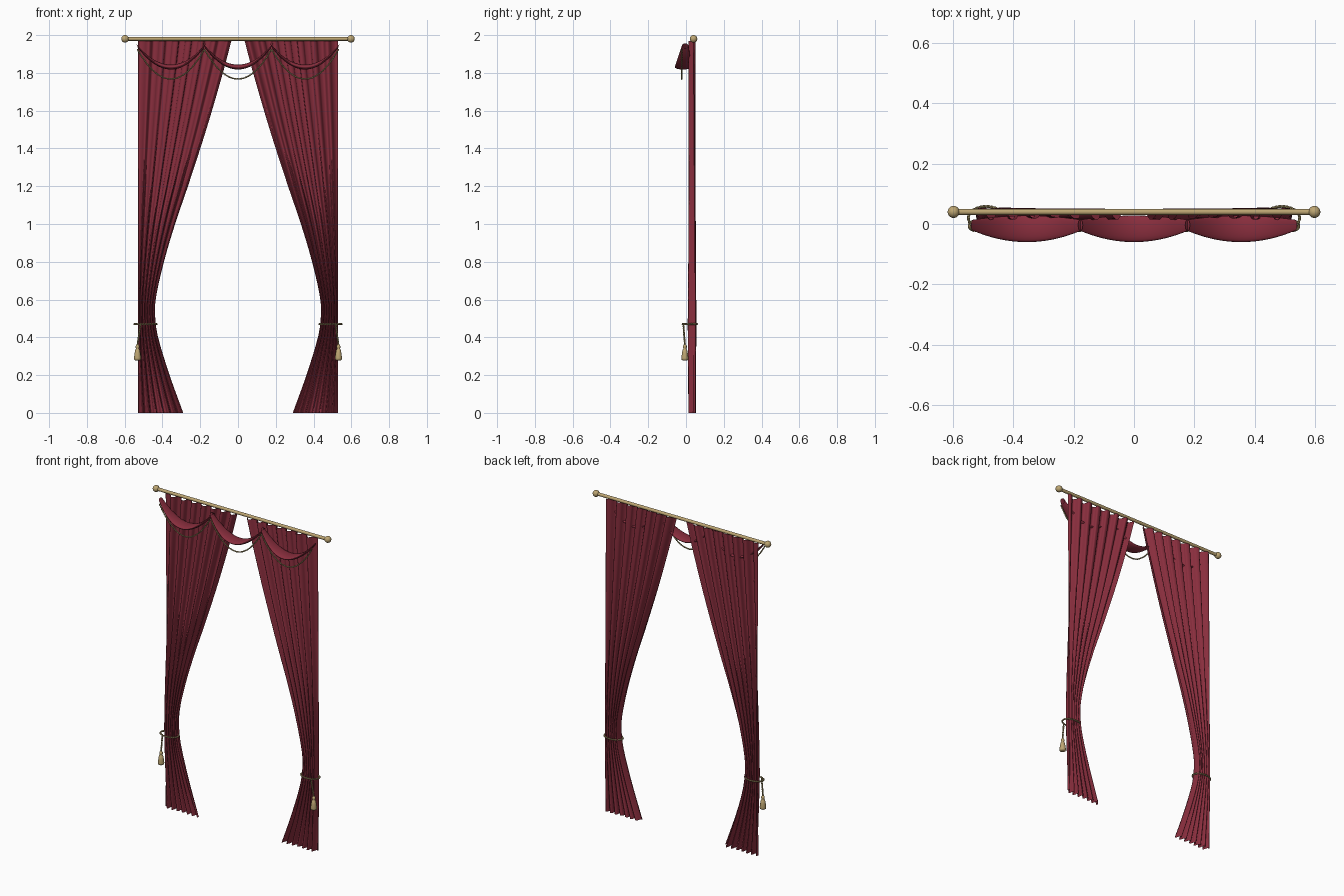
import bpy
from math import sin, cos, pi
from mathutils import Vector

cube = bpy.data.objects.get("Cube")
if cube:
    bpy.data.objects.remove(cube, do_unlink=True)


def material(name, colour):
    m = bpy.data.materials.new(name)
    m.use_nodes = True
    m.diffuse_color = (*colour, 1)
    m.node_tree.nodes["Principled BSDF"].inputs["Base Color"].default_value = (*colour, 1)
    return m


RED = material("burgundy fabric", (0.25, 0.027, 0.047))
GOLD = material("antique gold", (0.51, 0.38, 0.17))
CORD = material("olive gold cord", (0.36, 0.29, 0.13))


def finish(obj, name, mat):
    obj.name = name
    obj.data.materials.append(mat)
    return obj


def grid(name, mat, rows, wrap=False):
    """Skin a list of equally long rows of points."""
    n = len(rows[0])
    verts = [p for row in rows for p in row]
    faces = []
    for r in range(len(rows) - 1):
        for c in range(n if wrap else n - 1):
            d = (c + 1) % n
            faces.append((r * n + c, r * n + d, (r + 1) * n + d, (r + 1) * n + c))
    mesh = bpy.data.meshes.new(name)
    mesh.from_pydata(verts, [], faces)
    mesh.shade_smooth()
    obj = bpy.data.objects.new(name, mesh)
    bpy.context.collection.objects.link(obj)
    return finish(obj, name, mat)


def lathe(name, mat, centre, profile, sides=16):
    x, y, z = centre
    rows = [[(x + r * cos(2 * pi * i / sides), y + r * sin(2 * pi * i / sides), z + h)
             for i in range(sides)] for r, h in profile]
    return grid(name, mat, rows, wrap=True)


def rope(name, path, turns, radius=0.003, closed=False):
    """Two strands twisted around a path of points."""
    curve = bpy.data.curves.new(name, "CURVE")
    curve.dimensions = "3D"
    curve.bevel_depth = radius
    curve.bevel_resolution = 1
    n = len(path)
    for phase in (0, pi):
        spline = curve.splines.new("POLY")
        spline.points.add(n - 1)
        spline.use_cyclic_u = closed
        for i, p in enumerate(path):
            a, b = path[max(i - 1, 0)], path[min(i + 1, n - 1)]
            along = (b - a).normalized()
            ref = Vector((0, 0, 1)) if closed else Vector((0, 1, 0))
            side = along.cross(ref).normalized()
            angle = phase + 2 * pi * turns * i / n
            q = p + (ref * cos(angle) + side * sin(angle)) * radius * 0.8
            spline.points[i].co = (*q, 1)
    obj = bpy.data.objects.new(name, curve)
    bpy.context.collection.objects.link(obj)
    return finish(obj, name, CORD)


def smooth_lookup(table, z):
    """Smooth curve through a few (height, value) pairs."""
    k = max(i for i in range(len(table) - 1) if table[i][0] <= z or i == 0)
    (z0, a), (z1, b) = table[k], table[k + 1]

    def slope(i):
        lo, hi = table[max(i - 1, 0)], table[min(i + 1, len(table) - 1)]
        return (hi[1] - lo[1]) / (hi[0] - lo[0])
    t, h = (z - z0) / (z1 - z0), z1 - z0
    return ((2 * t**3 - 3 * t**2 + 1) * a + (t**3 - 2 * t**2 + t) * h * slope(k)
            + (3 * t**2 - 2 * t**3) * b + (t**3 - t**2) * h * slope(k + 1))


# Rod with ball finials
ROD_Y, ROD_Z = 0.04, 1.98
bpy.ops.mesh.primitive_cylinder_add(vertices=16, radius=0.01, depth=1.18,
                                    location=(0, ROD_Y, ROD_Z), rotation=(0, pi / 2, 0))
finish(bpy.context.object, "curtain_rod", GOLD)
bpy.ops.object.shade_smooth_by_angle()
for side, label in ((1, "left"), (-1, "right")):
    bpy.ops.mesh.primitive_uv_sphere_add(segments=20, ring_count=12, radius=0.02,
                                         location=(side * 0.598 - side * 0.018 + side * 0.018, ROD_Y, ROD_Z))
    finish(bpy.context.object, label + "_finial", GOLD)
    bpy.ops.object.shade_smooth()

# Pleated side curtains, gathered at the tie-back
INNER_EDGE = [(0, .29), (.2, .362), (.4, .423), (.5, .438), (.6, .436), (.8, .392),
              (1, .333), (1.2, .265), (1.5, .168), (1.8, .08), (1.97, .035)]
OUTER, TOP, TIE_Z, FOLDS = 0.53, 1.97, 0.47, 7


def curtain(side, label):
    rows = []
    for j in range(49):
        z = TOP * j / 48
        inner = smooth_lookup(INNER_EDGE, z)
        gather = max(0, 1 - abs(z - TIE_Z) / 0.6)
        row = []
        for i in range(113):
            u = i / 112
            t = 2 * pi * FOLDS * u + 0.5 * sin(5 * u + 1.5 * z)
            depth = 0.015 + 0.004 * gather + 0.003 * sin(9 * u)
            x = OUTER + (inner - OUTER) * u
            x += 0.25 * (OUTER - inner) / FOLDS * sin(2 * t) * 0.3 * sin(pi * u)
            y = 0.034 + depth * (sin(t) + 0.2 * sin(2 * t + 0.6))
            row.append((side * x, y, z))
        rows.append(row)
    grid(label + "_curtain", RED, rows)


# Tie-back rope with hanging tassel
TASSEL = [(0, .085), (.006, .084), (.010, .076), (.010, .068), (.007, .062), (.012, .056),
          (.015, .04), (.019, .012), (.018, .004), (.012, 0), (0, 0)]


def tie_back(side, label):
    ring = [Vector((side * (0.49 + 0.059 * cos(2 * pi * i / 120)),
                    0.02 + 0.038 * sin(2 * pi * i / 120), TIE_Z)) for i in range(120)]
    rope(label + "_tie_rope", ring, 14, closed=True)
    start, end = Vector((side * .517, -.014, TIE_Z)), Vector((side * .532, -.006, .36))
    rope(label + "_tassel_cord", [start.lerp(end, i / 40) for i in range(41)], 5)
    lathe(label + "_tassel", GOLD, (side * 0.532, -0.006, 0.278), TASSEL)


for side, label in ((1, "left"), (-1, "right")):
    curtain(side, label)
    tie_back(side, label)

# Swags across the top, each with a hanging rope
SPAN = 0.355
for k, label in ((-1, "right"), (0, "middle"), (1, "left")):
    rows = []
    for i in range(41):
        s = 2 * i / 40 - 1
        sag = 1 - s * s
        half = 0.018 + 0.026 * sag
        x, y, z = k * SPAN + s * SPAN * 0.505, -0.004 - 0.012 * sag, 1.943 - 0.112 * sag
        row = []
        for c in range(20):
            a = 2 * pi * c / 20
            # Cross-section leans with the slope of the drape
            row.append((x + 0.006 * s * sin(a), y + half * cos(a), z + 0.013 * sin(a)))
        rows.append(row)
    swag = grid(label + "_swag", RED, rows, wrap=True)
    path = []
    for i in range(121):
        s = 2 * i / 120 - 1
        path.append(Vector((k * SPAN + s * SPAN * 0.5, -0.022, 1.925 - 0.157 * (1 - s * s))))
    rope(label + "_swag_rope", path, 22, radius=0.0026)
